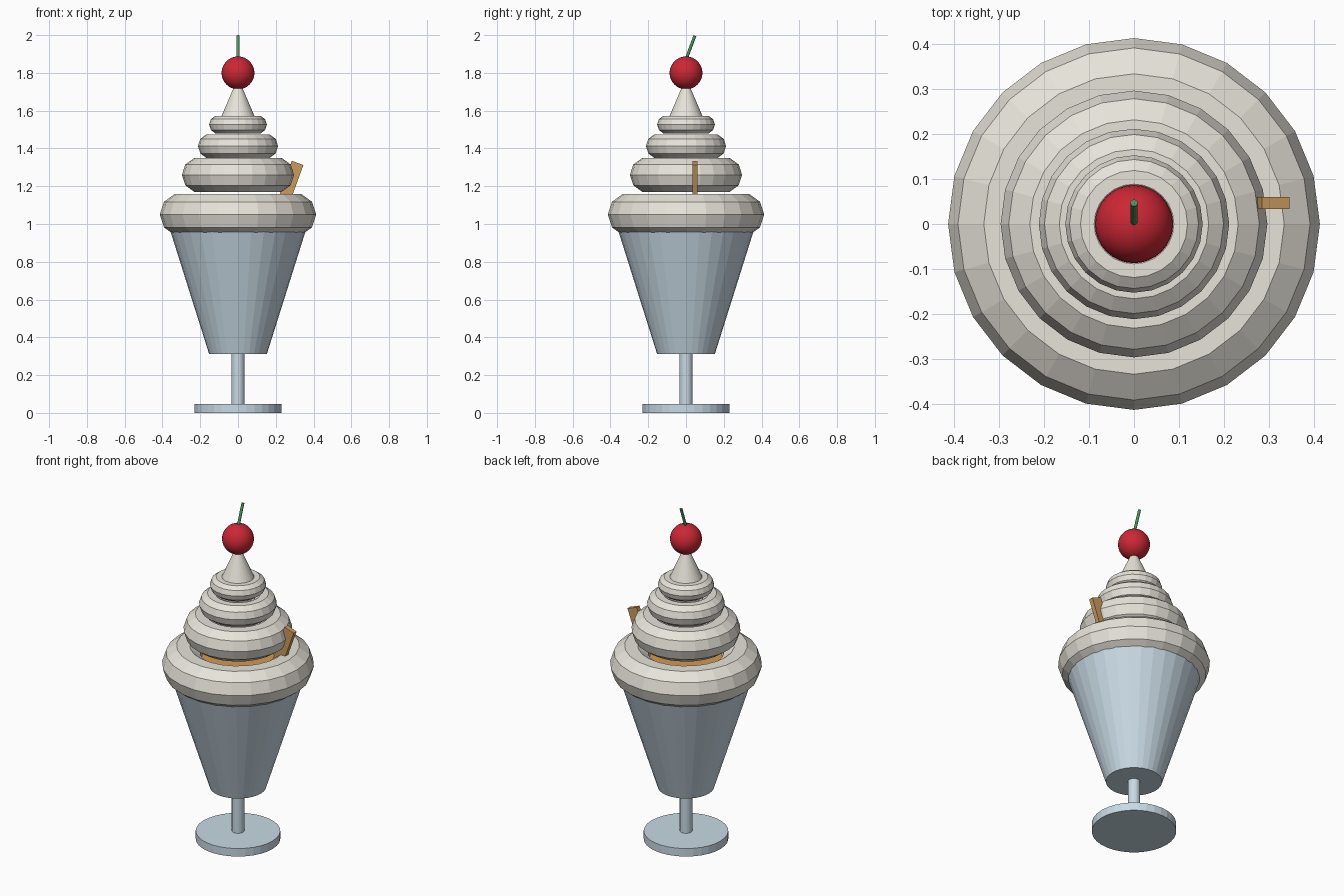
import bpy
import math
from mathutils import Vector

cube = bpy.data.objects.get("Cube")
if cube:
    bpy.data.objects.remove(cube, do_unlink=True)


def make_material(name, colour):
    mat = bpy.data.materials.new(name)
    mat.use_nodes = True
    mat.diffuse_color = (*colour, 1)
    mat.node_tree.nodes["Principled BSDF"].inputs["Base Color"].default_value = (*colour, 1)
    return mat


glass = make_material("pale_blue_glass", (0.58, 0.70, 0.78))
cream = make_material("whipped_cream", (0.85, 0.82, 0.74))
red = make_material("cherry_red", (0.60, 0.02, 0.035))
green = make_material("stem_green", (0.06, 0.30, 0.10))
tan = make_material("wafer_tan", (0.60, 0.33, 0.11))
caramel = make_material("caramel", (0.65, 0.32, 0.08))


def finish(name, mat):
    obj = bpy.context.object
    obj.name = name
    obj.data.materials.append(mat)
    return obj


def tapered(name, mat, z0, z1, r0, r1, sides=32):
    """Upright cylinder, frustum or cone between two heights."""
    bpy.ops.mesh.primitive_cone_add(vertices=sides, radius1=r0, radius2=r1,
                                    depth=z1 - z0, location=(0, 0, (z0 + z1) / 2))
    return finish(name, mat)


# Glass: foot, stem and bowl
tapered("glass_foot", glass, 0, 0.048, 0.23, 0.23)
tapered("glass_stem", glass, 0.04, 0.33, 0.034, 0.034)
tapered("glass_bowl", glass, 0.312, 1.0, 0.153, 0.37)

# Filling seen in the gap under the cream
tapered("caramel_filling", caramel, 0.99, 1.09, 0.21, 0.21)

# Stacked cream rings: height, ring radius, tube radius
rings = [(1.05, 0.299, 0.115), (1.26, 0.203, 0.094),
         (1.412, 0.146, 0.066), (1.526, 0.104, 0.049)]
for i, (z, major, minor) in enumerate(rings):
    bpy.ops.mesh.primitive_torus_add(major_segments=24, minor_segments=10,
                                     major_radius=major, minor_radius=minor,
                                     location=(0, 0, z))
    finish(f"cream_ring_{i + 1}", cream)
tapered("cream_peak", cream, 1.565, 1.775, 0.09, 0)

# Cherry and its leaning stalk
bpy.ops.mesh.primitive_uv_sphere_add(segments=32, ring_count=16, radius=0.087,
                                     location=(0, 0, 1.8))
finish("cherry", red)
bpy.ops.object.shade_smooth()
foot, tip = Vector((0, 0, 1.87)), Vector((0, 0.047, 1.997))
bpy.ops.mesh.primitive_cylinder_add(vertices=12, radius=0.008,
                                    depth=(tip - foot).length,
                                    location=(foot + tip) / 2)
stalk = finish("cherry_stalk", green)
stalk.rotation_euler = (tip - foot).to_track_quat("Z", "Y").to_euler()

# Wafer stuck into the cream on the left
bpy.ops.mesh.primitive_cube_add(size=1, location=(0.278, 0.047, 1.22))
wafer = finish("wafer", tan)
wafer.scale = (0.065, 0.027, 0.22)
wafer.rotation_euler = (0, math.radians(20), 0)
